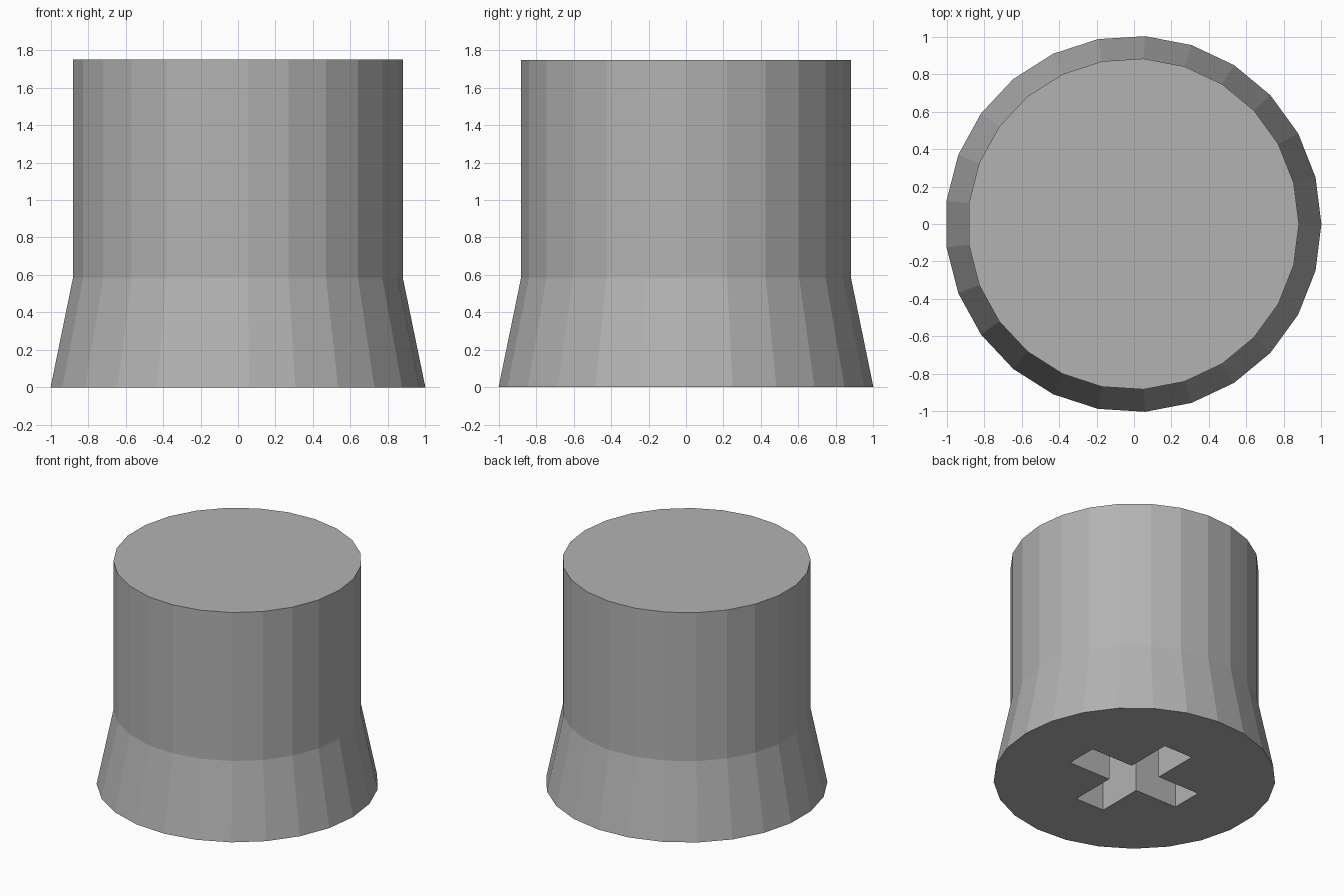
import bpy
import bmesh
from math import cos, sin, tau

cube = bpy.data.objects.get("Cube")
if cube:
    bpy.data.objects.remove(cube, do_unlink=True)

SIDES = 25
SHIFT = -0.004            # centres the odd-sided outline
ARM, HALF = 0.49, 0.125   # cross socket reach and half width
DEPTH = 0.58

grey = bpy.data.materials.new("mid grey")
grey.use_nodes = True
colour = (0.45, 0.45, 0.45, 1)
grey.diffuse_color = colour
grey.node_tree.nodes["Principled BSDF"].inputs["Base Color"].default_value = colour


def ring(bm, radius, z):
    return [bm.verts.new((radius * cos(tau * i / SIDES) + SHIFT,
                          radius * sin(tau * i / SIDES), z)) for i in range(SIDES)]


def bridge(bm, low, high):
    n = len(low)
    for i in range(n):
        j = (i + 1) % n
        bm.faces.new((low[i], low[j], high[j], high[i]))


def finish(bm, name):
    bmesh.ops.recalc_face_normals(bm, faces=bm.faces)
    mesh = bpy.data.meshes.new(name)
    bm.to_mesh(mesh)
    bm.free()
    mesh.materials.append(grey)
    obj = bpy.data.objects.new(name, mesh)
    bpy.context.collection.objects.link(obj)
    return obj


# Body: flared skirt below a straight faceted drum
bm = bmesh.new()
rings = [ring(bm, r, z) for r, z in ((1.004, 0), (0.884, 0.583), (0.884, 1.75))]
for low, high in zip(rings, rings[1:]):
    bridge(bm, low, high)
bm.faces.new(rings[0])
bm.faces.new(rings[-1])
knob = finish(bm, "knob_body")

# Cross-shaped socket cutter, one quarter outline turned four times
bm = bmesh.new()
outline = []
x, y = 1, 0
for _ in range(4):
    for a, b in ((ARM, -HALF), (ARM, HALF), (HALF, HALF)):
        outline.append((a * x - b * y, a * y + b * x))
    x, y = -y, x
low, high = ([bm.verts.new((px, py, z)) for px, py in outline] for z in (-0.2, DEPTH))
bridge(bm, low, high)
bm.faces.new(low)
bm.faces.new(high)
cutter = finish(bm, "socket_cutter")
cutter.hide_render = True
cutter.hide_set(True)

# Cut the socket into the underside
cut = knob.modifiers.new("cross_socket", "BOOLEAN")
cut.operation = "DIFFERENCE"
cut.solver = "EXACT"
cut.object = cutter
